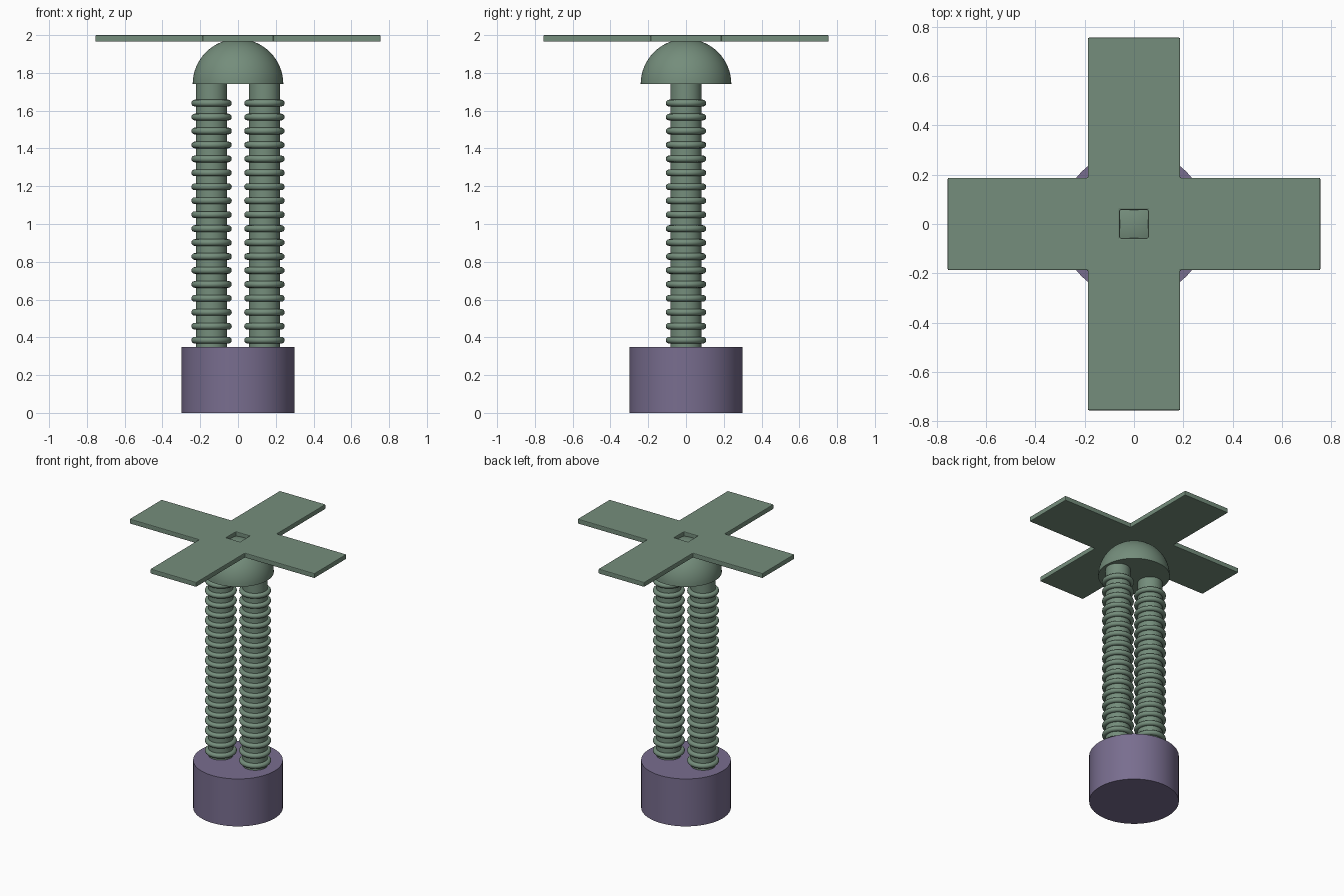
import bpy, bmesh, math
from mathutils import Matrix

if "Cube" in bpy.data.objects:
    bpy.data.objects.remove(bpy.data.objects["Cube"])


def material(name, rgb):
    m = bpy.data.materials.new(name)
    m.diffuse_color = (*rgb, 1)
    m.use_nodes = True
    m.node_tree.nodes["Principled BSDF"].inputs["Base Color"].default_value = m.diffuse_color
    return m


GREEN = material("sage green", (0.176, 0.268, 0.200))
PURPLE = material("dusty purple", (0.190, 0.155, 0.275))


def finish(ob, name, mat, smooth=True):
    ob.name = name
    ob.data.materials.append(mat)
    if smooth:
        bpy.ops.object.shade_smooth_by_angle(angle=math.radians(35))
    return ob


def cylinder(name, mat, radius, z0, z1, x=0, sides=64):
    bpy.ops.mesh.primitive_cylinder_add(vertices=sides, radius=radius, depth=z1 - z0,
                                        location=(x, 0, (z0 + z1) / 2))
    return finish(bpy.context.object, name, mat)


# Drum base
cylinder("base", PURPLE, 0.30, 0, 0.35)

# Twin columns, each with a stack of evenly spaced rings
RINGS, FIRST, LAST = 18, 0.385, 1.64
for side, x in (("left", -0.14), ("right", 0.14)):
    cylinder(side + "_column", GREEN, 0.083, 0.345, 1.745, x, 48)
    for i in range(RINGS):
        z = FIRST + (LAST - FIRST) * i / (RINGS - 1)
        bpy.ops.mesh.primitive_torus_add(major_segments=40, minor_segments=12,
                                         major_radius=0.089, minor_radius=0.018,
                                         location=(x, 0, z))
        finish(bpy.context.object, f"{side}_ring_{i + 1}", GREEN)

# Half-sphere cap with a closed flat underside
bpy.ops.mesh.primitive_uv_sphere_add(segments=64, ring_count=32, radius=0.24)
dome = bpy.context.object
bm = bmesh.new()
bm.from_mesh(dome.data)
bmesh.ops.bisect_plane(bm, geom=bm.verts[:] + bm.edges[:] + bm.faces[:], dist=1e-5,
                       plane_co=(0, 0, 0), plane_no=(0, 0, 1), clear_inner=True)
bmesh.ops.holes_fill(bm, edges=[e for e in bm.edges if e.is_boundary], sides=0)
bmesh.ops.recalc_face_normals(bm, faces=bm.faces[:])
bmesh.ops.transform(bm, matrix=Matrix.Translation((0, 0, 1.74)), verts=bm.verts[:])
bm.to_mesh(dome.data)
bm.free()
finish(dome, "dome", GREEN)

# Cross-shaped plate with a square hole, filled from a grid of cells
cuts = (-0.755, -0.187, -0.057, 0.057, 0.187, 0.755)
bm = bmesh.new()
grid = [[bm.verts.new((x, y, 1.965)) for y in cuts] for x in cuts]
for i in range(5):
    for j in range(5):
        corner = i in (0, 4) and j in (0, 4)
        notch = (i in (0, 4)) != (j in (0, 4))
        if not corner and not (i == 2 and j == 2):
            bm.faces.new((grid[i][j], grid[i + 1][j], grid[i + 1][j + 1], grid[i][j + 1]))
bmesh.ops.delete(bm, geom=[v for v in bm.verts if not v.link_faces], context='VERTS')
top = bmesh.ops.extrude_face_region(bm, geom=bm.faces[:], use_keep_orig=True)
bmesh.ops.translate(bm, vec=(0, 0, 0.035),
                    verts=[g for g in top["geom"] if isinstance(g, bmesh.types.BMVert)])
bmesh.ops.recalc_face_normals(bm, faces=bm.faces[:])
mesh = bpy.data.meshes.new("cross_plate")
bm.to_mesh(mesh)
bm.free()
plate = bpy.data.objects.new("cross_plate", mesh)
bpy.context.collection.objects.link(plate)
bevel = plate.modifiers.new("soft edges", 'BEVEL')
bevel.width, bevel.segments, bevel.limit_method = 0.005, 2, 'ANGLE'
finish(plate, "cross_plate", GREEN, smooth=False)
